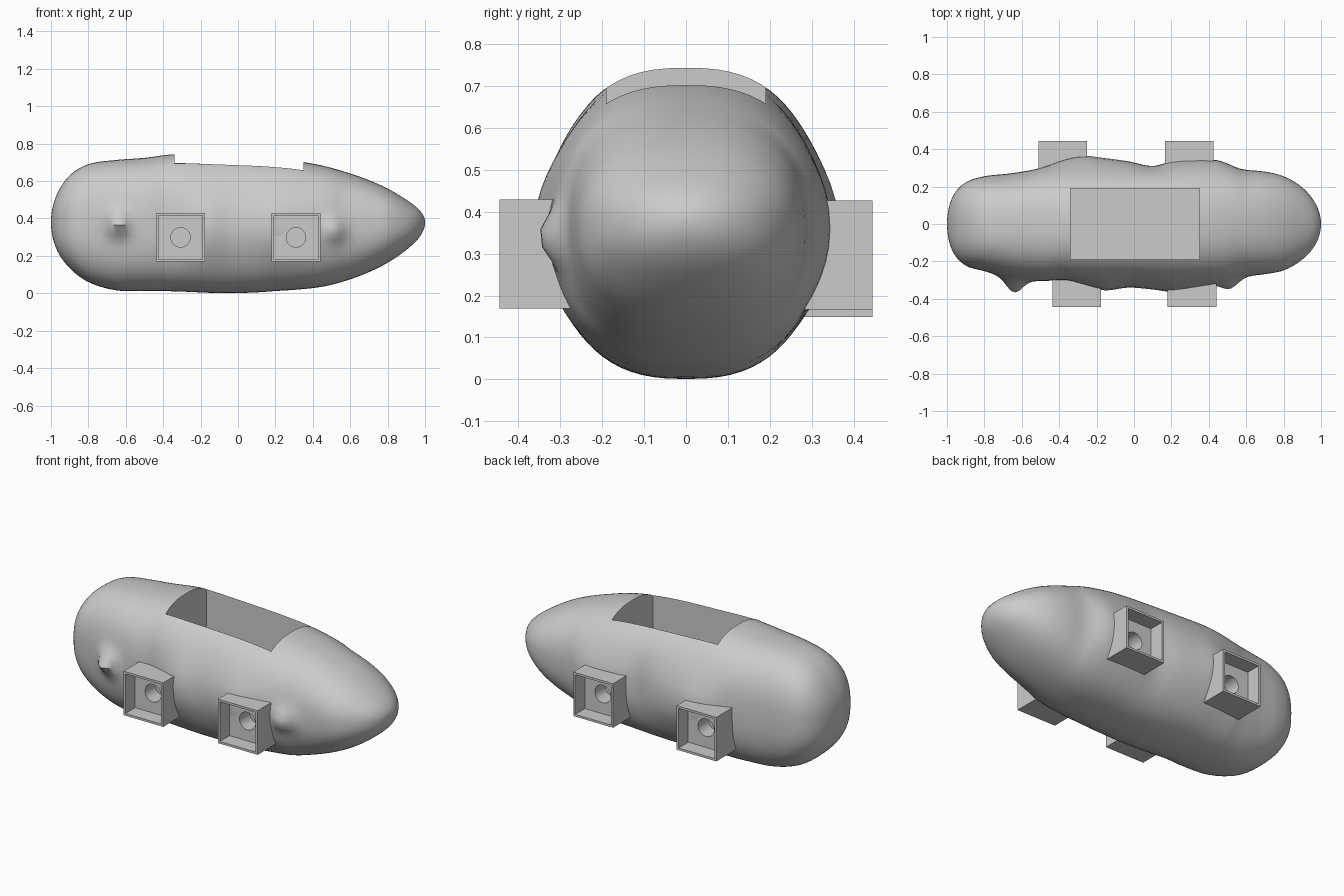
import bpy, bmesh, math
from mathutils import Matrix, Vector

cube = bpy.data.objects.get("Cube")
if cube:
    bpy.data.objects.remove(cube, do_unlink=True)

grey = bpy.data.materials.new("plain grey")
grey.use_nodes = True
grey.diffuse_color = (0.6, 0.6, 0.6, 1)
grey.node_tree.nodes["Principled BSDF"].inputs["Base Color"].default_value = (0.6, 0.6, 0.6, 1)


def make_object(name, bm):
    bmesh.ops.recalc_face_normals(bm, faces=bm.faces)
    mesh = bpy.data.meshes.new(name)
    bm.to_mesh(mesh)
    bm.free()
    mesh.materials.append(grey)
    obj = bpy.data.objects.new(name, mesh)
    bpy.context.collection.objects.link(obj)
    return obj


def make_box(name, low, high):
    low, high = Vector(low), Vector(high)
    bm = bmesh.new()
    scale = Matrix.Diagonal((high - low).to_4d())
    scale[3][3] = 1
    bmesh.ops.create_cube(bm, size=1, matrix=Matrix.Translation((low + high) / 2) @ scale)
    return make_object(name, bm)


def make_peg(name, centre, radius, depth):
    bm = bmesh.new()
    turn = Matrix.Translation(centre) @ Matrix.Rotation(math.pi / 2, 4, 'X')
    bmesh.ops.create_cone(bm, cap_ends=True, segments=40, radius1=radius, radius2=radius,
                          depth=depth, matrix=turn)
    return make_object(name, bm)


def cut(target, cutter):
    mod = target.modifiers.new("cut", 'BOOLEAN')
    mod.operation = 'DIFFERENCE'
    mod.solver = 'EXACT'
    mod.object = cutter
    bpy.context.view_layer.objects.active = target
    bpy.ops.object.modifier_apply(modifier=mod.name)


# Body stations: x, top z, bottom z, back y, front y
stations = [
    (-1, .38, .38, 0, 0),
    (-.97, .525, .235, .145, -.145),
    (-.9, .63, .135, .222, -.222),
    (-.8, .69, .06, .255, -.252),
    (-.65, .713, .016, .272, -.29),
    (-.5, .724, .012, .30, -.305),
    (-.36, .742, .011, .35, -.30),
    (-.27, .742, .008, .365, -.325),
    (-.16, .738, .003, .353, -.355),
    (-.03, .733, .001, .335, -.34),
    (.1, .727, .005, .31, -.35),
    (.2, .719, .012, .335, -.362),
    (.32, .706, .02, .345, -.345),
    (.45, .683, .035, .34, -.32),
    (.57, .65, .065, .295, -.285),
    (.7, .605, .113, .28, -.268),
    (.8, .56, .163, .255, -.248),
    (.9, .50, .232, .195, -.19),
    (.97, .445, .30, .11, -.11),
    (1, .38, .38, 0, 0),
]
angles = [math.acos(-s[0]) for s in stations]


def section(t):
    """Smooth interpolation of the body outline at the angle t."""
    i = max(k for k in range(len(angles) - 1) if angles[k] <= t)
    span = angles[i + 1] - angles[i]
    u = (t - angles[i]) / span

    def slope(k, c):
        a, b = max(k - 1, 0), min(k + 1, len(angles) - 1)
        return (stations[b][c] - stations[a][c]) / (angles[b] - angles[a]) * span

    out = []
    for c in range(1, 5):
        p, q = stations[i][c], stations[i + 1][c]
        out.append((2*u**3 - 3*u**2 + 1) * p + (u**3 - 2*u**2 + u) * slope(i, c)
                   + (3*u**2 - 2*u**3) * q + (u**3 - u**2) * slope(i + 1, c))
    return out


def rounded(v, power):
    return math.copysign(abs(v) ** power, v)


# Small lumps on the front flank: x, z, radius, height
lumps = [(-.64, .37, .06, .075), (.515, .34, .06, .05)]
CORE = .305  # half width of the plain trunk; anything wider is a low flank swelling

# Body: lofted rings closed by a point at each end
RINGS, SIDES = 110, 72
bm = bmesh.new()
rings = []
for r in range(1, RINGS):
    t = math.pi * r / RINGS
    x = -math.cos(t)
    top, bottom, back, front = section(t)
    power = 2 / (2.55 if x < .3 else 2.55 - .5 * (x - .3))
    ring = []
    for s in range(SIDES):
        a = math.tau * s / SIDES
        z = (top + bottom) / 2 + rounded(math.sin(a), power) * (top - bottom) / 2
        width = back if math.cos(a) > 0 else -front
        core = min(width, CORE)
        swell = (width - core) * math.exp(-((z - .36) / .19)**2)
        y = rounded(math.cos(a), power) * (core + swell)
        if y < 0:
            for lx, lz, radius, height in lumps:
                y -= height * math.exp(-((x - lx)**2 + (z - lz)**2) / radius**2)
        ring.append(bm.verts.new((x, y, z)))
    rings.append(ring)
for one, two in zip(rings, rings[1:]):
    for s in range(SIDES):
        n = (s + 1) % SIDES
        bm.faces.new((one[s], one[n], two[n], two[s]))
for ring, x in ((rings[0], -1), (rings[-1], 1)):
    tip = bm.verts.new((x, 0, .38))
    for s in range(SIDES):
        bm.faces.new((ring[s], ring[(s + 1) % SIDES], tip))
body = make_object("body", bm)

# Open compartment in the back
helpers = [make_box("compartment_cutter", (-.34, -.19, .2), (.35, .19, 1))]
cut(body, helpers[0])

# Square leg sockets with a recessed floor and a round hole
HALF, WALL = .13, .013
sockets = [("front_socket_a", -.307, .299, -1), ("front_socket_b", .31, .299, -1),
           ("back_socket_a", -.38, .279, 1), ("back_socket_b", .295, .297, 1)]
parts = [body]
for name, x, z, side in sockets:
    def block(label, half, inner, outer):
        ys = sorted((side * inner, side * outer))
        return make_box(label, (x - half, ys[0], z - half), (x + half, ys[1], z + half))

    socket = block(name, HALF, .25, .445)
    recess = block(name + "_recess_cutter", HALF - WALL, .355, .6)
    hole = make_peg(name + "_hole_cutter", (x, side * .35, z), .052, .18)
    for cutter in (recess, hole):
        cut(socket, cutter)
        cut(body, cutter)
        helpers.append(cutter)
    parts.append(socket)

for helper in helpers:
    bpy.data.objects.remove(helper, do_unlink=True)

# Smooth shading with sharp rims
bpy.ops.object.select_all(action='DESELECT')
for part in parts:
    part.select_set(True)
bpy.context.view_layer.objects.active = body
bpy.ops.object.shade_smooth_by_angle(angle=math.radians(35))
